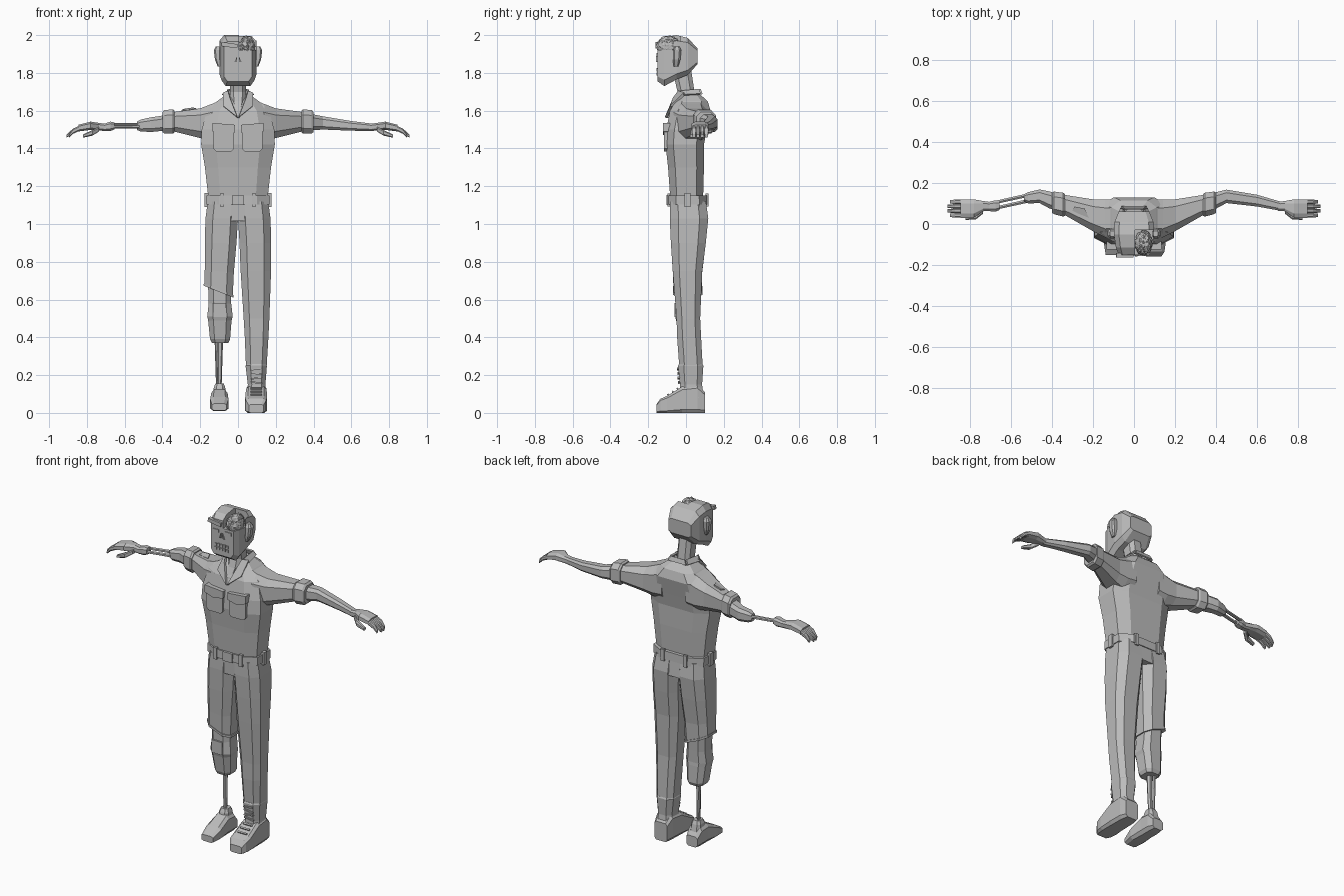
import bpy, bmesh, math
from mathutils import Vector, Matrix

grey = bpy.data.materials.new("plain_grey")
grey.diffuse_color = (0.5, 0.5, 0.5, 1)


def finish(name, bm):
    bmesh.ops.recalc_face_normals(bm, faces=bm.faces[:])
    me = bpy.data.meshes.new(name)
    bm.to_mesh(me)
    bm.free()
    me.materials.append(grey)
    ob = bpy.data.objects.new(name, me)
    bpy.context.collection.objects.link(ob)
    return ob


def ring(axis, p, a0, a1, b0, b1, k=0.55, slope=0.0):
    """Chamfered rectangle across an axis: a is x (or y), b is y or z."""
    ca, cb, ha, hb = (a0 + a1) / 2, (b0 + b1) / 2, (a1 - a0) / 2, (b1 - b0) / 2
    shape = [(1, -k), (1, k), (k, 1), (-k, 1), (-1, k), (-1, -k), (-k, -1), (k, -1)]
    out = []
    for u, v in shape:
        a, b, q = ca + u * ha, cb + v * hb, p + slope * u * ha
        out.append({'z': (a, b, q), 'y': (a, q, b), 'x': (q, a, b)}[axis])
    return out


def loft(name, axis, rows, k=0.55, s=1, slopes=None):
    """Skin a chain of rings with closed ends; s=-1 mirrors it across x."""
    bm = bmesh.new()
    loops = []
    for i, r in enumerate(rows):
        pts = ring(axis, *r, k=k, slope=slopes[i] if slopes else 0)
        loops.append([bm.verts.new((s * x, y, z)) for x, y, z in pts])
    for lo, hi in zip(loops, loops[1:]):
        for i in range(8):
            j = (i + 1) % 8
            bm.faces.new((lo[i], lo[j], hi[j], hi[i]))
    bm.faces.new(loops[0])
    bm.faces.new(loops[-1])
    return finish(name, bm)


def box(name, c, size, rot=(0, 0, 0)):
    bm = bmesh.new()
    bmesh.ops.create_cube(bm, size=1)
    ob = finish(name, bm)
    ob.location, ob.scale, ob.rotation_euler = c, size, rot
    return ob


def rod(name, p, q, r0, r1, sides=6):
    p, q = Vector(p), Vector(q)
    bm = bmesh.new()
    m = Matrix.Translation((p + q) / 2) @ (q - p).to_track_quat('Z', 'Y').to_matrix().to_4x4()
    bmesh.ops.create_cone(bm, cap_ends=True, segments=sides, radius1=r0, radius2=r1,
                          depth=(q - p).length, matrix=m)
    return finish(name, bm)


def plate(name, pts, push, s=1):
    """Flat outline given thickness along a vector."""
    bm = bmesh.new()
    f = bm.faces.new([bm.verts.new((s * x, y, z)) for x, y, z in pts])
    new = bmesh.ops.extrude_face_region(bm, geom=[f])['geom']
    move = Vector((s * push[0], push[1], push[2]))
    bmesh.ops.translate(bm, vec=move, verts=[v for v in new if isinstance(v, bmesh.types.BMVert)])
    return finish(name, bm)


# Head, with the front upper quarter opened over the brain
head = loft("head", 'y', [(-.15, -.075, .075, 1.755, 1.965), (-.115, -.088, .088, 1.73, 1.99),
                          (-.05, -.098, .098, 1.765, 2.0), (.01, -.095, .095, 1.79, 1.985),
                          (.06, -.075, .075, 1.845, 1.93)], k=.75)
cutter = box("skull_cutter", (.05, -.12, 2.0), (.09, .18, .16))
cutter.hide_render = True
cutter.hide_viewport = True
cut = head.modifiers.new("skull_opening", 'BOOLEAN')
cut.operation, cut.solver, cut.object = 'DIFFERENCE', 'EXACT', cutter
bm = bmesh.new()
bmesh.ops.create_icosphere(bm, subdivisions=4, radius=1)
for v in bm.verts:
    x, y, z = v.co
    w = abs(math.sin(7 * x + 2 * math.sin(6 * z)) * math.cos(7 * y + 2 * math.sin(5 * x)))
    v.co = v.co * (.88 + .12 * w)
    v.co = Vector((.047 + v.co.x * .045, -.092 + v.co.y * .066, 1.94 + v.co.z * .06))
finish("brain", bm)

# Face
box("brow", (-.045, -.151, 1.947), (.085, .022, .022), (0, math.radians(8), 0))
for s in (-1, 1):
    loft("ear", 'z', [(1.835, .085, .108, -.065, -.04), (1.87, .09, .122, -.07, -.03),
                      (1.92, .09, .128, -.07, -.025), (1.94, .09, .118, -.06, -.035)], s=s)
    box("eye", (s * .042, -.151, 1.897), (.04, .008, .018))
    plate("nose_side", [(s * .004, -.15, 1.89), (s * .018, -.15, 1.858), (s * .004, -.15, 1.862)],
          (0, -.008, 0))
for i in range(5):
    for z in (1.793, 1.815):
        box("tooth", (-.04 + .019 * i, -.151, z + .002 * (i % 2)), (.014, .01, .016))

# Neck and the bare chest below it
loft("neck", 'z', [(1.56, -.008, .008, -.102, 0), (1.65, -.04, .04, -.06, .05),
                   (1.7, -.042, .042, -.045, .045), (1.83, -.042, .042, -.075, .025)])

# Shirt
loft("shirt", 'z', [(1.12, -.155, .155, -.082, .09), (1.3, -.175, .175, -.095, .095),
                    (1.42, -.195, .195, -.108, .095), (1.5, -.192, .192, -.104, .11),
                    (1.6, -.165, .165, -.085, .13), (1.65, -.11, .11, -.055, .115),
                    (1.69, -.055, .055, -.015, .07)], k=.6)
for s in (-1, 1):
    loft("sleeve", 'x', [(.08, -.06, .12, 1.44, 1.66), (.14, -.065, .12, 1.44, 1.635),
                         (.2, -.035, .12, 1.455, 1.612), (.34, .045, .142, 1.49, 1.593)], s=s)
    loft("sleeve_cuff", 'x', [(.335, .04, .145, 1.485, 1.6), (.345, .036, .152, 1.478, 1.607),
                              (.39, .048, .158, 1.478, 1.603), (.4, .055, .152, 1.487, 1.592)], s=s)
    plate("collar", [(.0, -.1, 1.56), (.04, -.056, 1.665), (.05, -.03, 1.70), (.075, .0, 1.69),
                     (.075, -.072, 1.62)], (.004, -.012, .006), s)
    plate("collar_side", [(.05, -.03, 1.70), (.045, .07, 1.71), (.06, .078, 1.685), (.078, -.01, 1.68)],
          (.008, 0, .006), s)
    plate("pocket", [(.02, -.085, 1.51), (.13, -.085, 1.51), (.13, -.085, 1.40), (.115, -.085, 1.385),
                     (.035, -.085, 1.385), (.02, -.085, 1.40)], (0, -.031, 0), s)
    plate("pocket_flap", [(.015, -.085, 1.525), (.135, -.085, 1.535), (.135, -.085, 1.49),
                          (.075, -.085, 1.47), (.015, -.085, 1.485)], (0, -.038, 0), s)
plate("collar_back", [(-.046, .07, 1.71), (.046, .07, 1.71), (.06, .08, 1.685), (-.06, .08, 1.685)],
      (0, .008, .004))
plate("shoulder_tear", [(-.22, .03, 1.603), (-.24, .075, 1.608), (-.29, .085, 1.6), (-.3, .065, 1.594),
                        (-.27, .05, 1.594)], (0, 0, .009))

# Hands, built on both sides; the wrist end differs
for s in (-1, 1):
    loft("hand", 'x', [(.70, .063, .107, 1.492, 1.53), (.735, .062, .112, 1.495, 1.535),
                       (.78, .03, .12, 1.498, 1.542), (.845, .03, .12, 1.49, 1.525)], s=s)
    for i in range(4):
        y, tip = .042 + .022 * i, (.895, .908, .908, .895)[i]
        loft("finger", 'x', [(.835, y - .011, y + .011, 1.495, 1.522), (.872, y - .011, y + .011, 1.478, 1.506),
                             (tip, y - .008, y + .008, 1.457, 1.473)], s=s)
    loft("thumb", 'x', [(.735, .05, .08, 1.49, 1.515), (.77, .022, .05, 1.468, 1.498),
                        (.82, .02, .04, 1.457, 1.474)], s=s)

# Whole forearm on one side, stump and bones on the other
loft("forearm", 'x', [(.35, .06, .14, 1.495, 1.585), (.40, .075, .155, 1.497, 1.58),
                      (.45, .102, .167, 1.5, 1.57), (.6, .085, .142, 1.494, 1.545),
                      (.72, .063, .107, 1.492, 1.53)])
loft("forearm_stump", 'x', [(.35, .06, .14, 1.495, 1.585), (.41, .075, .158, 1.492, 1.572),
                            (.46, .102, .168, 1.487, 1.565), (.515, .1, .155, 1.49, 1.553),
                            (.535, .11, .145, 1.498, 1.542)], s=-1)
loft("torn_wrist", 'x', [(.655, .068, .112, 1.5, 1.538), (.675, .06, .115, 1.493, 1.542),
                         (.71, .063, .107, 1.492, 1.53)], s=-1)
for d, z in ((-.014, 1.514), (.014, 1.524)):
    rod("arm_bone", (-.50, .13 + d, z + .002), (-.68, .09 + d, z), .01, .009)

# Belt with loops and buckle
loft("belt", 'z', [(1.103, -.167, .167, -.093, .112), (1.152, -.167, .167, -.092, .11)], k=.6)
box("buckle", (0, -.095, 1.127), (.06, .014, .055))
for s in (-1, 1):
    box("belt_loop_side", (s * .167, .008, 1.127), (.02, .03, .075))
    box("belt_loop_front", (s * .085, -.092, 1.127), (.022, .014, .07))
    box("belt_loop_back", (s * .075, .111, 1.127), (.022, .014, .07))

# Trousers: hips, full leg, and cut-off leg with a slanted hem
loft("hips", 'z', [(1.015, -.165, .165, -.082, .115), (1.12, -.16, .16, -.085, .105)], k=.6)
upper = [(1.12, .0, .16, -.085, .105), (1.03, .0, .172, -.086, .118), (.9, .008, .176, -.08, .105)]
loft("trouser_leg", 'z', upper + [(.75, .014, .175, -.07, .086), (.5, .03, .166, -.05, .075),
                                  (.4, .036, .161, -.047, .08), (.25, .042, .152, -.036, .088)])
loft("cut_trouser_leg", 'z', upper + [(.75, .022, .176, -.07, .086), (.645, .028, .178, -.065, .083)],
     s=-1, slopes=[0, 0, 0, .1, .4])
loft("torn_hem", 'z', [(.655, .024, .181, -.069, .087), (.642, .024, .182, -.069, .087)],
     s=-1, slopes=[.4, .4])

# Leg stump and shin bones
loft("leg_stump", 'z', [(.72, .04, .16, -.055, .075), (.58, .036, .155, -.052, .07),
                        (.51, .028, .163, -.058, .068), (.49, .034, .158, -.052, .07),
                        (.39, .042, .148, -.035, .075), (.37, .052, .138, -.025, .065)], s=-1)
box("kneecap", (-.098, -.052, .545), (.07, .02, .075))
rod("shin_bone", (-.095, .015, .39), (-.098, .02, .13), .016, .011)
rod("calf_bone", (-.115, .035, .39), (-.108, .035, .13), .009, .008)

# Severed foot
loft("bare_foot", 'y', [(.085, .062, .135, .012, .075), (.05, .055, .142, .01, .12),
                        (-.01, .055, .142, .01, .125), (-.09, .05, .147, .01, .085),
                        (-.15, .06, .138, .012, .05)], k=.65, s=-1)
loft("torn_ankle", 'z', [(.07, .06, .137, -.025, .075), (.135, .068, .128, -.01, .06),
                         (.155, .075, .12, 0, .05)], s=-1)

# Boot
loft("boot_foot", 'y', [(.1, .055, .14, 0, .11), (.06, .045, .15, 0, .15), (-.02, .042, .152, 0, .14),
                        (-.1, .038, .153, 0, .09), (-.135, .042, .148, 0, .075),
                        (-.157, .058, .134, 0, .045)], k=.75)
loft("boot_shaft", 'z', [(.08, .046, .149, -.035, .095), (.15, .052, .145, -.032, .085),
                         (.25, .04, .153, -.042, .092), (.258, .044, .15, -.038, .088)])
for i in range(4):
    box("shaft_lace", (.098, -.036 - .002 * i, .16 + .024 * i), (.06, .012, .008),
        (0, math.radians(8 * (-1) ** i), 0))
for i in range(3):
    box("foot_lace", (.096, -.045 - .025 * i, .128 - .0155 * i), (.06, .009, .009), (math.radians(32), 0, 0))
